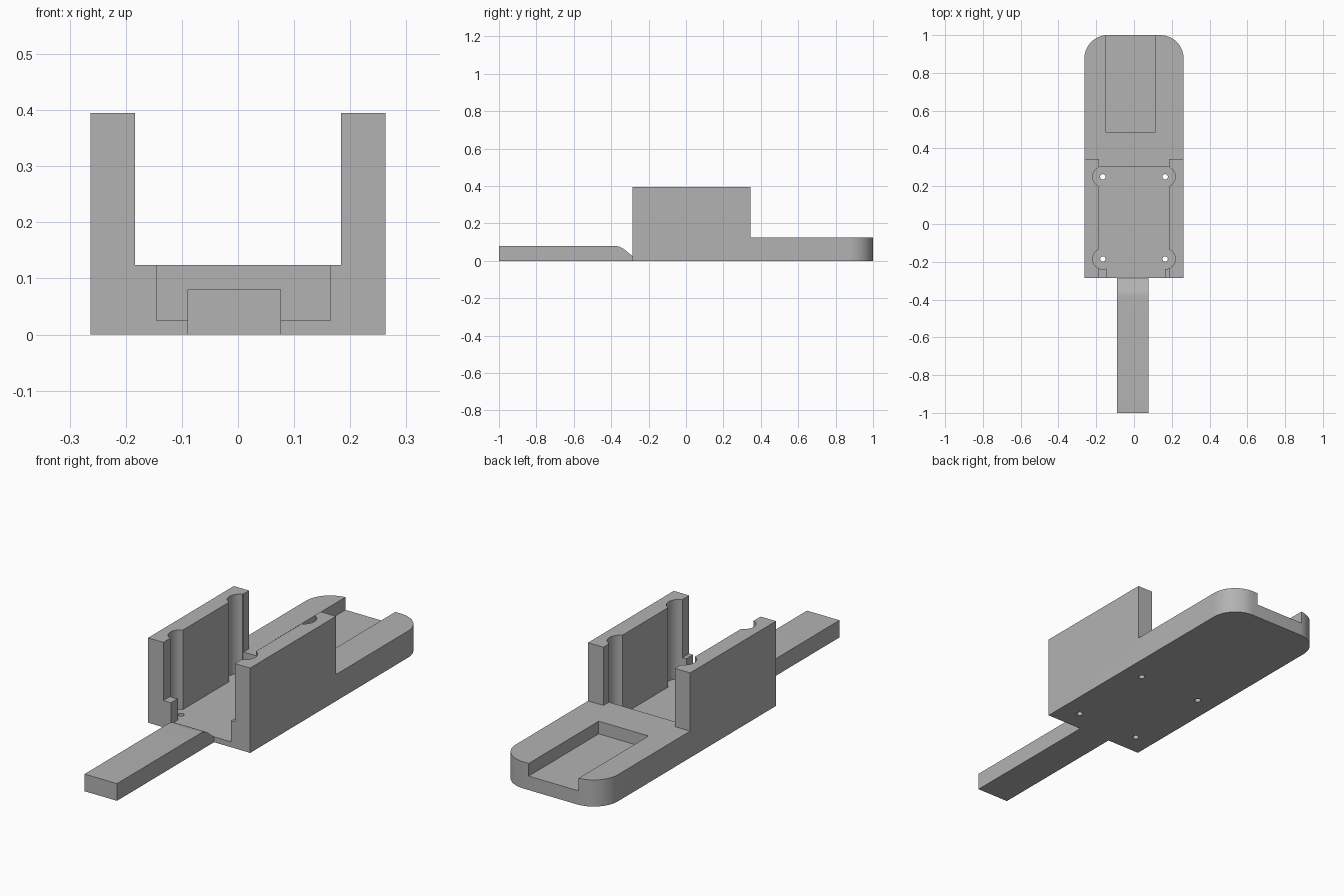
import bpy, bmesh, math

old = bpy.data.objects.get("Cube")
if old:
    bpy.data.objects.remove(old, do_unlink=True)

grey = bpy.data.materials.new("plain grey")
grey.use_nodes = True
COLOR = (0.45, 0.45, 0.45, 1)
grey.diffuse_color = COLOR
grey.node_tree.nodes["Principled BSDF"].inputs["Base Color"].default_value = COLOR


def finish(name, bm):
    bmesh.ops.recalc_face_normals(bm, faces=bm.faces)
    mesh = bpy.data.meshes.new(name)
    bm.to_mesh(mesh)
    bm.free()
    mesh.materials.append(grey)
    obj = bpy.data.objects.new(name, mesh)
    bpy.context.collection.objects.link(obj)
    return obj


def side_profile(points, x0, x1):
    """Extrude a y-z outline from x0 to x1."""
    bm = bmesh.new()
    face = bm.faces.new([bm.verts.new((x0, y, z)) for y, z in points])
    ext = bmesh.ops.extrude_face_region(bm, geom=[face])
    moved = [v for v in ext["geom"] if isinstance(v, bmesh.types.BMVert)]
    bmesh.ops.translate(bm, verts=moved, vec=(x1 - x0, 0, 0))
    return bm


def box(name, x0, x1, y0, y1, z0, z1):
    return finish(name, side_profile([(y0, z0), (y1, z0), (y1, z1), (y0, z1)], x0, x1))


def cylinder(name, x, y, r, z0, z1):
    bm = bmesh.new()
    bmesh.ops.create_cone(bm, cap_ends=True, segments=40, radius1=r, radius2=r, depth=z1 - z0)
    bmesh.ops.translate(bm, verts=bm.verts, vec=(x, y, (z0 + z1) / 2))
    return finish(name, bm)


def activate(obj):
    bpy.ops.object.select_all(action="DESELECT")
    obj.select_set(True)
    bpy.context.view_layer.objects.active = obj


def cut(target, cutter):
    cutter.hide_render = True
    activate(target)
    mod = target.modifiers.new("cut", "BOOLEAN")
    mod.operation, mod.solver, mod.object = "DIFFERENCE", "EXACT", cutter
    bpy.ops.object.modifier_apply(modifier=mod.name)
    bpy.data.objects.remove(cutter, do_unlink=True)


HALF, FRONT, WALL_BACK = 0.263, -0.286, 0.345
SLAB, TOP, FLOOR = 0.124, 0.395, 0.025

# Body: low slab with a tall front section, rounded at the rear corners
bm = side_profile([(FRONT, 0), (1, 0), (1, SLAB), (WALL_BACK, SLAB),
                   (WALL_BACK, TOP), (FRONT, TOP)], -HALF, HALF)
rear = [e for e in bm.edges if all(v.co.y > 0.99 for v in e.verts)
        and abs(e.verts[0].co.z - e.verts[1].co.z) > 0.05]
bmesh.ops.bevel(bm, geom=rear, offset=0.125, segments=14, profile=0.5, affect="EDGES")
body = finish("holder_body", bm)

# Channel between the side walls, cavity, front opening and rear pocket
cut(body, box("channel_cutter", -0.184, 0.184, -0.5, 0.5, SLAB, 0.6))
cut(body, box("cavity_cutter", -0.187, 0.187, -0.235, 0.305, FLOOR, 0.6))
cut(body, box("opening_cutter", -0.145, 0.165, -0.4, -0.2, FLOOR, 0.3))
cut(body, box("pocket_cutter", -0.147, 0.11, 0.485, 1.2, 0.065, 0.3))

# Round corner reliefs with a screw hole in each
for x in (-0.165, 0.165):
    for y in (-0.185, 0.25):
        cut(body, cylinder("relief_cutter", x, y, 0.054, FLOOR, 0.6))
        cut(body, cylinder("hole_cutter", x, y, 0.014, -0.1, 0.1))

# Handle: flat bar whose top rounds down to the cavity floor
R = 0.09
curve = [(-0.385 + R * math.sin(a), 0.08 - R + R * math.cos(a))
         for a in [math.radians(5 * i) for i in range(10)]]
handle = finish("handle", side_profile(
    [(-1, 0), (FRONT, 0), (FRONT, FLOOR)] + curve[::-1] + [(-1, 0.08)], -0.09, 0.077))

for obj in (body, handle):
    activate(obj)
    bpy.ops.object.shade_smooth_by_angle(angle=math.radians(30))
